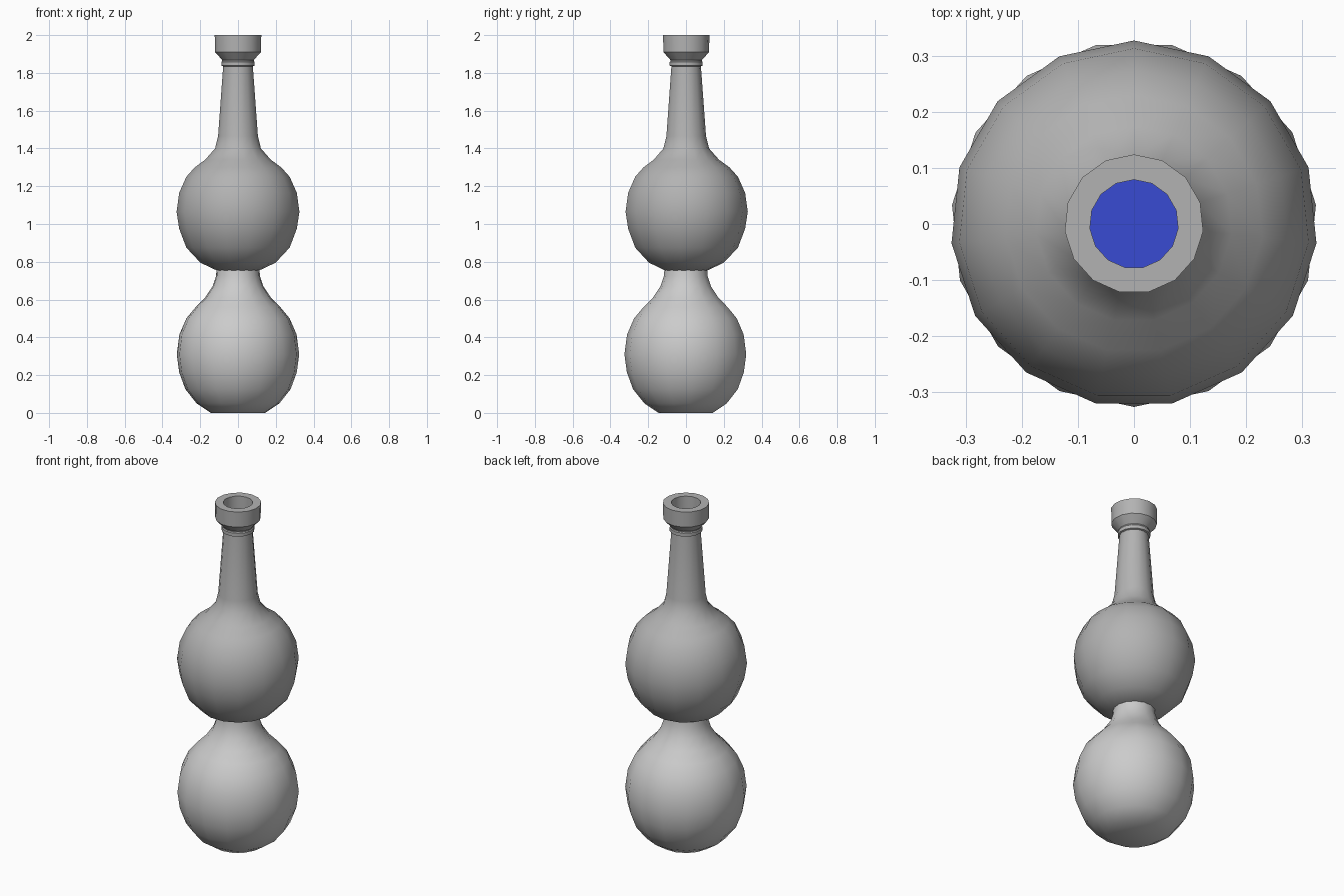
import bpy, bmesh
from math import pi, sin, cos, radians

if "Cube" in bpy.data.objects:
    bpy.data.objects.remove(bpy.data.objects["Cube"])

SIDES = 15


def material(name, rgb):
    m = bpy.data.materials.new(name)
    m.diffuse_color = (*rgb, 1)
    m.use_nodes = True
    m.node_tree.nodes["Principled BSDF"].inputs["Base Color"].default_value = m.diffuse_color
    return m


def lathe(name, profile, start, cap_bottom=False, mat=None):
    """Spin an (r, z) profile around z; one vertex column sits at angle start."""
    bm = bmesh.new()
    rings = []
    for r, z in profile:
        rings.append([bm.verts.new((r * cos(start + 2 * pi * i / SIDES),
                                    r * sin(start + 2 * pi * i / SIDES), z))
                      for i in range(SIDES)])
    for a, b in zip(rings, rings[1:]):
        for i in range(SIDES):
            j = (i + 1) % SIDES
            bm.faces.new((a[i], a[j], b[j], b[i]))
    if cap_bottom:
        bm.faces.new(rings[0][::-1])
    return finish(name, bm, mat)


def finish(name, bm, mat):
    mesh = bpy.data.meshes.new(name)
    bm.to_mesh(mesh)
    bm.free()
    ob = bpy.data.objects.new(name, mesh)
    bpy.context.collection.objects.link(ob)
    if mat:
        mesh.materials.append(mat)
    bpy.ops.object.select_all(action='DESELECT')
    ob.select_set(True)
    bpy.context.view_layer.objects.active = ob
    bpy.ops.object.shade_smooth_by_angle(angle=radians(35))
    return ob


dark = material("dark_glass", (0.45, 0.45, 0.45))
blue = material("blue_liquid", (0.04, 0.07, 0.65))

# lower bulb with short neck
lathe("lower_bulb", [
    (0.145, 0.0), (0.22, 0.05), (0.28, 0.125), (0.313, 0.215), (0.326, 0.31),
    (0.312, 0.415), (0.275, 0.50), (0.225, 0.56), (0.175, 0.61), (0.135, 0.67),
    (0.117, 0.725), (0.114, 0.765)], -pi / 2, True)

# upper flask: bulb, tapered neck, collar ring and thick lip
lathe("upper_flask", [
    (0.115, 0.755), (0.20, 0.795), (0.275, 0.875), (0.313, 0.975), (0.327, 1.065),
    (0.313, 1.165), (0.275, 1.25), (0.23, 1.30), (0.175, 1.34), (0.122, 1.40),
    (0.106, 1.465), (0.079, 1.835), (0.088, 1.838), (0.088, 1.858),
    (0.084, 1.863), (0.084, 1.868), (0.122, 1.91), (0.124, 2.0),
    (0.079, 2.0), (0.079, 1.85)], pi / 2, True, dark)

# blue liquid surface seen down the neck
bm = bmesh.new()
bmesh.ops.create_circle(bm, cap_ends=True, segments=SIDES, radius=0.114)
bmesh.ops.translate(bm, verts=bm.verts, vec=(0, 0, 0.768))
finish("liquid_surface", bm, blue)
